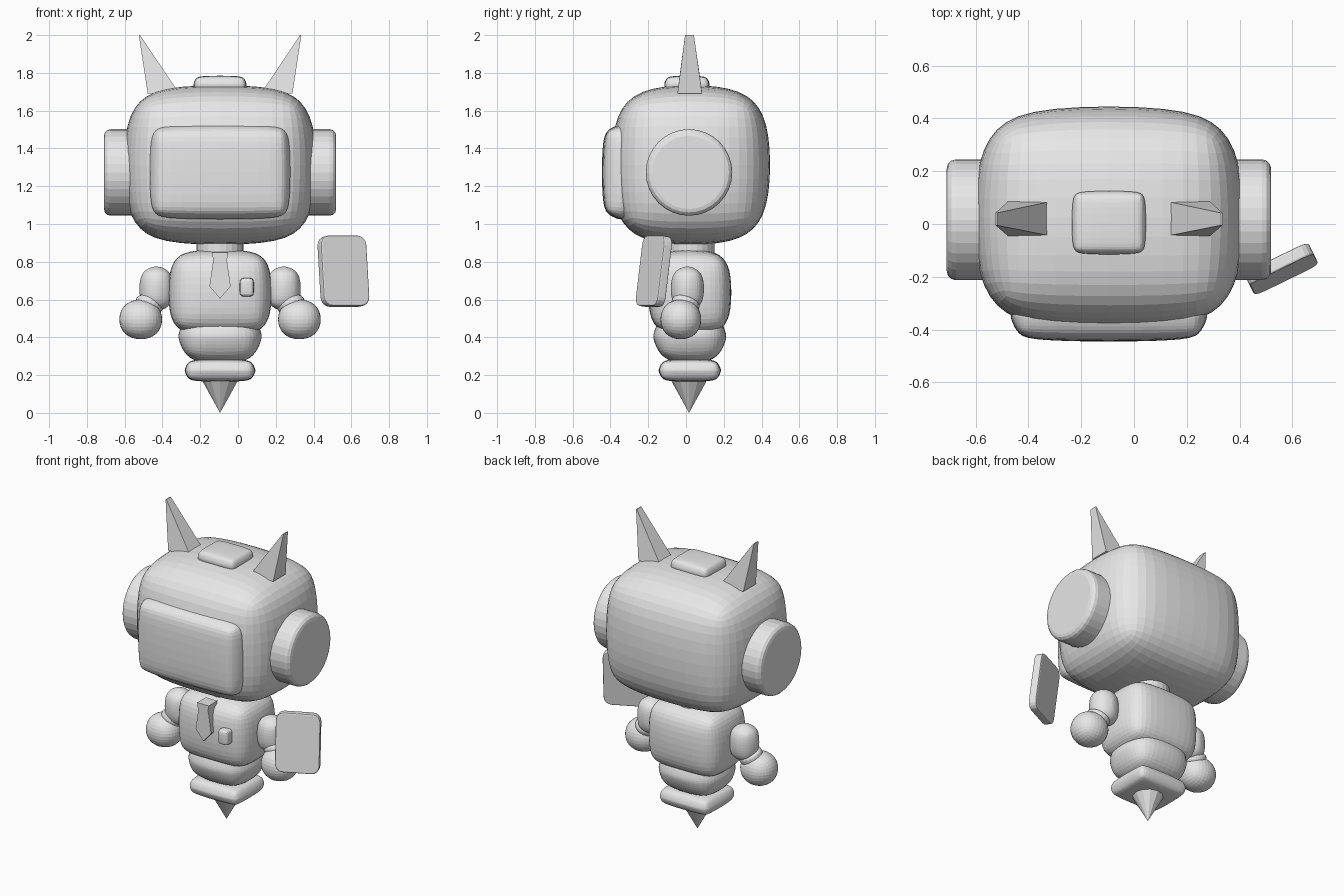
import bpy, bmesh, math
from mathutils import Matrix, Vector

if "Cube" in bpy.data.objects:
    bpy.data.objects.remove(bpy.data.objects["Cube"])

CX, CY = -0.095, 0.02          # body axis
grey = bpy.data.materials.new("plain_grey")
grey.diffuse_color = (0.8, 0.8, 0.8, 1)
grey.use_nodes = True
grey.node_tree.nodes["Principled BSDF"].inputs["Base Color"].default_value = grey.diffuse_color


def finish(name, bm):
    bmesh.ops.recalc_face_normals(bm, faces=bm.faces)
    me = bpy.data.meshes.new(name)
    bm.to_mesh(me)
    bm.free()
    me.materials.append(grey)
    ob = bpy.data.objects.new(name, me)
    bpy.context.collection.objects.link(ob)
    return ob


def soft_box(name, x, y, z, bevel, levels=2):
    """Rounded, subdivided block filling the given (min, max) ranges."""
    lo, hi = Vector((x[0], y[0], z[0])), Vector((x[1], y[1], z[1]))
    mid, size = (lo + hi) / 2, hi - lo
    bm = bmesh.new()
    bmesh.ops.create_cube(bm, size=1)
    bmesh.ops.scale(bm, vec=size, verts=bm.verts)
    if bevel:
        bmesh.ops.bevel(bm, geom=list(bm.edges), offset=bevel, segments=2,
                        profile=0.5, affect='EDGES')
    ob = finish(name, bm)
    mod = ob.modifiers.new("round", 'SUBSURF')
    mod.levels = mod.render_levels = levels
    bpy.context.view_layer.objects.active = ob
    bpy.ops.object.modifier_apply(modifier=mod.name)
    # restore the exact size after smoothing
    vs = ob.data.vertices
    half = [max(abs(v.co[i]) for v in vs) for i in range(3)]
    for v in vs:
        v.co = mid + Vector([v.co[i] / half[i] * size[i] / 2 for i in range(3)])
    return ob


def drum(name, centre, r1, r2, depth, rot=None, sides=32, bevel=0):
    bm = bmesh.new()
    bmesh.ops.create_cone(bm, cap_ends=True, segments=sides, radius1=r1,
                          radius2=r2, depth=depth)
    if bevel:
        rims = [e for e in bm.edges if abs(e.verts[0].co.z - e.verts[1].co.z) < 1e-5]
        bmesh.ops.bevel(bm, geom=rims, offset=bevel, segments=3,
                        profile=0.5, affect='EDGES')
    m = Matrix.Translation(centre) @ (rot or Matrix())
    bmesh.ops.transform(bm, matrix=m, verts=bm.verts)
    return finish(name, bm)


def prism(name, outline, depth, matrix, bevel=0):
    """Outline in local x/z extruded along local y."""
    bm = bmesh.new()
    f = bm.faces.new([bm.verts.new((p[0], -depth / 2, p[1])) for p in outline])
    ext = bmesh.ops.extrude_face_region(bm, geom=[f])['geom']
    bmesh.ops.translate(bm, vec=(0, depth, 0),
                        verts=[g for g in ext if isinstance(g, bmesh.types.BMVert)])
    if bevel:
        rims = [e for e in bm.edges if abs(e.verts[0].co.y - e.verts[1].co.y) < 1e-5]
        bmesh.ops.bevel(bm, geom=rims, offset=bevel, segments=2,
                        profile=0.5, affect='EDGES')
    bmesh.ops.transform(bm, matrix=matrix, verts=bm.verts)
    return finish(name, bm)


def around(c, half):
    return (c - half, c + half)


# head, face screen and top button
soft_box("head", around(CX, 0.51), (-0.395, 0.445), (0.89, 1.735), 0.25)
soft_box("face_screen", around(CX, 0.372), (-0.445, -0.25), (1.025, 1.525), 0.09)
soft_box("top_button", around(CX, 0.14), (-0.115, 0.125), (1.69, 1.785), 0.04)

# neck, stacked body and pointed tip
drum("neck", (CX, 0.025, 0.88), 0.125, 0.125, 0.16, sides=24)
soft_box("torso", around(CX, 0.273), around(CY, 0.22), (0.41, 0.865), 0.13)
soft_box("waist", around(CX, 0.22), around(CY, 0.193), (0.26, 0.55), 0.13)
soft_box("hip_ring", around(CX, 0.187), around(CY, 0.165), (0.165, 0.285), 0.055)
drum("bottom_tip", (CX, 0.016, 0.095), 0.0, 0.105, 0.19, sides=12)

# mirrored parts: ears, horns, arms
for side, s in (("left", -1), ("right", 1)):
    turn = Matrix.Rotation(math.pi / 2, 4, 'Y')
    drum(side + "_ear", (CX + s * 0.502, 0.016, 1.273), 0.229, 0.229, 0.225,
         turn, 32, 0.035)

    bm = bmesh.new()
    base = [bm.verts.new((CX + s * dx, y, z)) for dx, y, z in
            ((0.383, -0.045, 1.69), (0.383, 0.085, 1.69),
             (0.222, 0.085, 1.70), (0.222, -0.045, 1.70))]
    tip = [bm.verts.new((CX + s * dx, y, 2.0)) for dx, y in
           ((0.43, -0.005), (0.43, 0.042), (0.424, 0.042), (0.424, -0.005))]
    bm.faces.new(base)
    bm.faces.new(tip)
    for i in range(4):
        j = (i + 1) % 4
        bm.faces.new((base[i], base[j], tip[j], tip[i]))
    finish(side + "_horn", bm)

    ax = CX + s * 0.337
    soft_box(side + "_arm", around(ax, 0.09), (-0.08, 0.095), (0.54, 0.775), 0.075)
    lean = Matrix.Rotation(s * -0.35, 4, 'Y') @ Matrix.Rotation(-0.3, 4, 'X')
    drum(side + "_cuff", (CX + s * 0.375, -0.003, 0.575), 0.075, 0.075, 0.05,
         lean, 20, 0.018)
    soft_box(side + "_hand", around(CX + s * 0.42, 0.113), (-0.135, 0.08),
             (0.39, 0.60), 0, 3)

# tie: knot and blade
tie_at = Matrix.Translation((CX, -0.185, 0))
prism("tie_knot", [(-0.042, 0.85), (0.042, 0.85), (0.036, 0.805), (-0.036, 0.805)],
      0.09, tie_at)
prism("tie_blade", [(-0.036, 0.81), (0.036, 0.81), (0.056, 0.67), (0, 0.605),
                    (-0.056, 0.67)], 0.08, tie_at)

# chest badge
soft_box("badge", (0.008, 0.085), (-0.235, -0.12), (0.615, 0.715), 0.02, 1)

# floating sign board with rounded corners
w, h, r = 0.135, 0.188, 0.05
outline = []
for k, (sx, sz) in enumerate(((1, 1), (-1, 1), (-1, -1), (1, -1))):
    for i in range(5):
        a = math.pi / 2 * (k + i / 4)
        outline.append((sx * (w - r) + r * math.cos(a), sz * (h - r) + r * math.sin(a)))
pose = (Matrix.Translation((0.558, -0.17, 0.75)) @ Matrix.Rotation(math.radians(26), 4, 'Z')
        @ Matrix.Rotation(math.radians(-7.5), 4, 'X'))
prism("sign_board", outline, 0.05, pose, 0.008)
